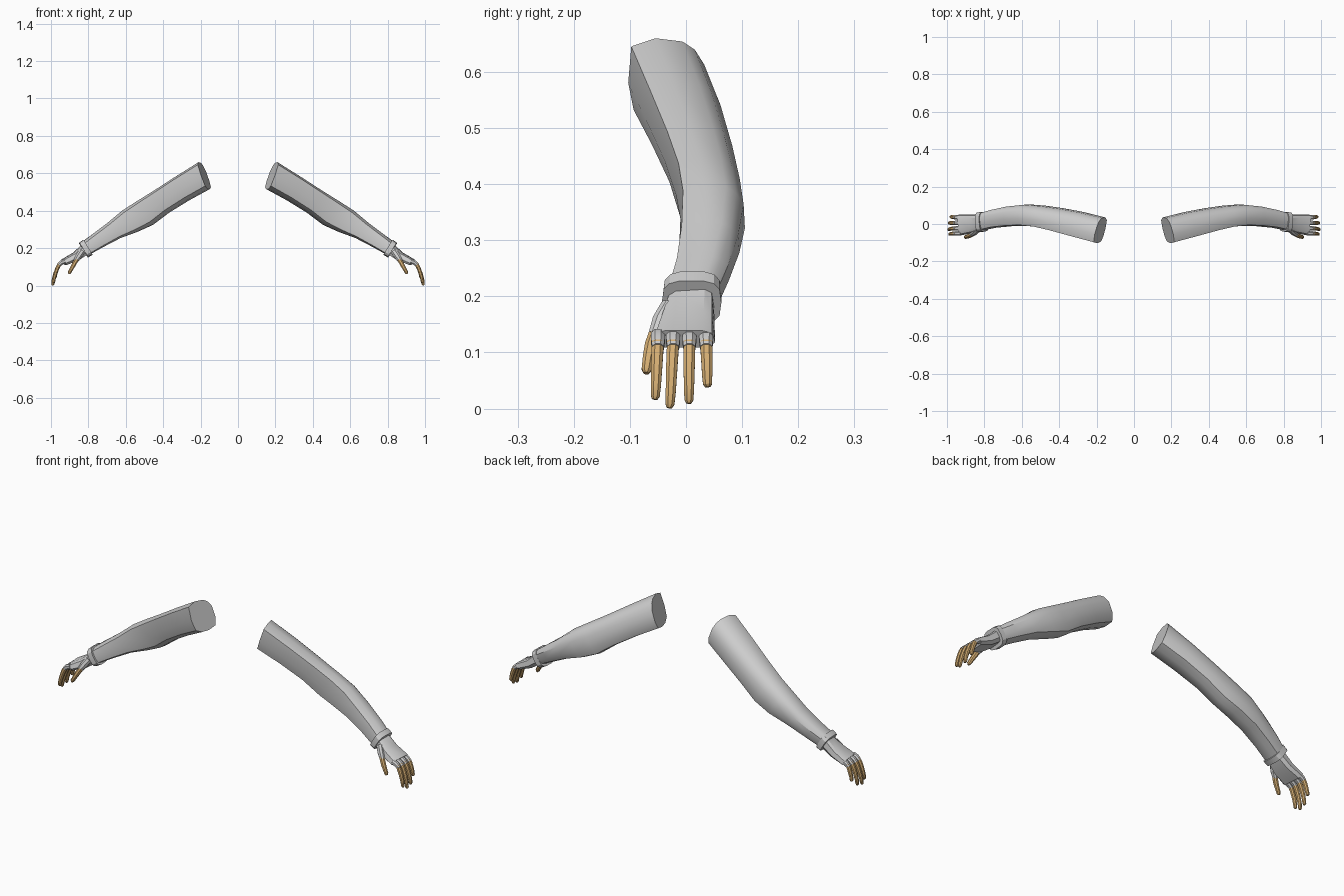
import bpy, bmesh, math
from mathutils import Vector

if "Cube" in bpy.data.objects:
    bpy.data.objects.remove(bpy.data.objects["Cube"])


def material(name, rgb):
    m = bpy.data.materials.new(name)
    m.diffuse_color = (*rgb, 1)
    m.use_nodes = True
    m.node_tree.nodes["Principled BSDF"].inputs["Base Color"].default_value = m.diffuse_color
    return m


GREY = material("light_grey", (0.62, 0.62, 0.62))
TAN = material("tan", (0.66, 0.42, 0.17))


def loft(name, rings, mat, angle=30):
    """Skin closed rings, cap both ends and mirror to the other arm."""
    bm = bmesh.new()
    loops = [[bm.verts.new(p) for p in r] for r in rings]
    n = len(loops[0])
    for a, b in zip(loops, loops[1:]):
        for i in range(n):
            j = (i + 1) % n
            bm.faces.new((a[i], a[j], b[j], b[i]))
    bm.faces.new(loops[0])
    bm.faces.new(loops[-1])
    bmesh.ops.recalc_face_normals(bm, faces=bm.faces)
    me = bpy.data.meshes.new(name)
    bm.to_mesh(me)
    bm.free()
    me.materials.append(mat)
    ob = bpy.data.objects.new(name, me)
    bpy.context.collection.objects.link(ob)
    bpy.ops.object.select_all(action='DESELECT')
    ob.select_set(True)
    bpy.context.view_layer.objects.active = ob
    bpy.ops.object.shade_smooth_by_angle(angle=math.radians(angle))
    mod = ob.modifiers.new("mirror", 'MIRROR')
    mod.use_mirror_merge = False
    return ob


def section_rings(stations, section):
    """Station: top x, top z, bottom x, bottom z, front y, back y."""
    rings = []
    for k, (tx, tz, bx, bz, yf, yb) in enumerate(stations):
        a = stations[max(k - 1, 0)]
        b = stations[min(k + 1, len(stations) - 1)]
        skew = (b[4] + b[5] - a[4] - a[5]) / 2 / (b[0] - a[0])
        ring = []
        for s, h in section:
            y = yf + (yb - yf) * s
            x = bx + (tx - bx) * h - (y - (yf + yb) / 2) * skew
            ring.append((x, y, bz + (tz - bz) * h))
        rings.append(ring)
    return rings


def tube_rings(path):
    """Chamfered square tube along points (x, y, z, radius)."""
    rings = []
    for k, (x, y, z, r) in enumerate(path):
        a = Vector(path[max(k - 1, 0)][:3])
        b = Vector(path[min(k + 1, len(path) - 1)][:3])
        t = (b - a).normalized()
        n = t.cross(Vector((0, 1, 0))).normalized()
        side = n.cross(t)
        corners = [(1, .45), (.45, 1), (-.45, 1), (-1, .45),
                   (-1, -.45), (-.45, -1), (.45, -1), (1, -.45)]
        rings.append([Vector((x, y, z)) + side * r * u + n * r * v for u, v in corners])
    return rings


# Sleeve: creased front ridge, rounded top, creased back ridge
SLEEVE = [(0, .45), (.04, .9), (.35, 1), (.7, .96), (.86, .86), (.98, .68),
          (1, .3), (.9, .07), (.6, 0), (.3, .01), (.07, .12)]
loft("arm_sleeve", section_rings([
    (.205, .66, .155, .515, -.103, .035),
    (.33, .582, .265, .455, -.07, .064),
    (.45, .505, .37, .39, -.038, .085),
    (.54, .45, .455, .325, -.018, .098),
    (.62, .40, .535, .288, -.01, .105),
    (.70, .335, .63, .253, -.012, .095),
    (.78, .275, .72, .207, -.02, .076),
    (.835, .233, .792, .168, -.032, .058)], SLEEVE), GREY)

# Cuff band around the wrist
ROUND = [(.5 + .5 * math.copysign(abs(math.cos(a)) ** .6, math.cos(a)),
          .5 + .5 * math.copysign(abs(math.sin(a)) ** .6, math.sin(a)))
         for a in (math.tau * i / 14 for i in range(14))]
loft("wrist_cuff", section_rings([
    (.828, .245, .778, .163, -.041, .063),
    (.850, .228, .802, .150, -.043, .063)], ROUND), GREY)

# Palm, flaring towards the knuckles
BOX = [(0, .3), (.05, .85), (.2, 1), (.8, 1), (.95, .85), (1, .3), (.88, 0), (.12, 0)]
loft("palm", section_rings([
    (.835, .215, .81, .165, -.033, .050),
    (.88, .175, .855, .135, -.047, .051),
    (.942, .139, .922, .109, -.060, .052)], BOX), GREY)

# Fingers with grey knuckle sockets: base y, tip y, length factor
for name, y0, y1, s in (("index", -.050, -.056, .87), ("middle", -.023, -.030, 1.0),
                        ("ring", .006, .005, .93), ("little", .036, .039, .68)):
    loft(name + "_knuckle", tube_rings([
        (.925, y0, .130, .0125), (.945, y0, .122, .0125), (.960, y0, .108, .0105)]), GREY)
    path = [(.952, .118, .0105), (.966, .094, .0105), (.978, .062, .0098),
            (.987, .030, .009), (.990, .008, .008), (.991, .001, .0045)]
    loft(name + "_finger", tube_rings([
        (.952 + (x - .952) * s, y0 + (y1 - y0) * k / 5, .118 + (z - .118) * s, r)
        for k, (x, z, r) in enumerate(path)]), TAN)

# Thumb
loft("thumb_base", tube_rings([
    (.835, -.028, .182, .016), (.853, -.044, .155, .016), (.869, -.055, .130, .012)]), GREY)
loft("thumb", tube_rings([
    (.863, -.053, .138, .0115), (.878, -.062, .112, .0115), (.890, -.067, .090, .010),
    (.901, -.070, .070, .009), (.904, -.071, .063, .005)]), TAN)
